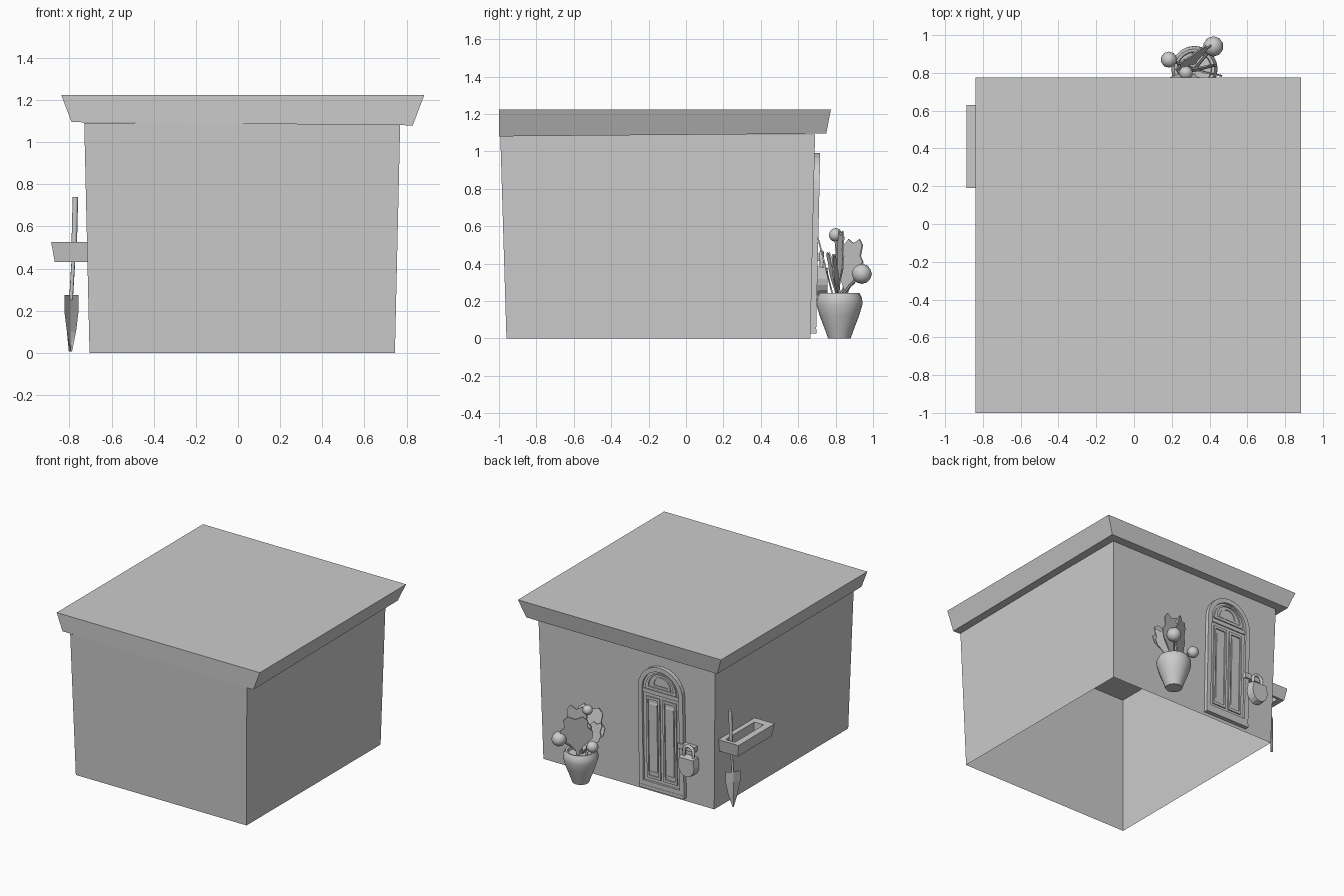
import bpy, bmesh, math
from mathutils import Vector, Matrix

if "Cube" in bpy.data.objects:
    bpy.data.objects.remove(bpy.data.objects["Cube"])


def finish(name, bm, smooth=False, normals=True):
    if normals:
        bmesh.ops.recalc_face_normals(bm, faces=bm.faces)
    me = bpy.data.meshes.new(name)
    bm.to_mesh(me)
    bm.free()
    ob = bpy.data.objects.new(name, me)
    bpy.context.collection.objects.link(ob)
    if smooth:
        bpy.ops.object.select_all(action='DESELECT')
        ob.select_set(True)
        bpy.context.view_layer.objects.active = ob
        bpy.ops.object.shade_smooth_by_angle(angle=math.radians(50))
    return ob


def rings(name, loops, cap_first=False, cap_last=False, closed=False, smooth=False):
    """Skin a list of equal-length point loops."""
    bm = bmesh.new()
    vs = [[bm.verts.new(p) for p in lp] for lp in loops]
    n = len(vs[0])
    pairs = list(zip(vs, vs[1:])) + ([(vs[-1], vs[0])] if closed else [])
    for a, b in pairs:
        for i in range(n):
            j = (i + 1) % n
            bm.faces.new((a[i], a[j], b[j], b[i]))
    if cap_first:
        bm.faces.new(vs[0][::-1])
    if cap_last:
        bm.faces.new(vs[-1])
    return finish(name, bm, smooth)


def rect(x0, x1, y0, y1, z):
    return [(x0, y0, z), (x1, y0, z), (x1, y1, z), (x0, y1, z)]


def wall(x, z, d):
    """Point d in front of the sloping back wall."""
    return (x, 0.665 + 0.025 * z / 1.09 + d, z)


def slab(name, outline, d0, d1, bevel=0.0):
    cx = sum(p[0] for p in outline) / len(outline)
    cz = sum(p[1] for p in outline) / len(outline)
    s = 1 - bevel
    return rings(name, [[wall(x, z, d0) for x, z in outline],
                        [wall(cx + (x - cx) * s, cz + (z - cz) * s, d1) for x, z in outline]],
                 True, True)


def frame(name, outer, inner, d0, d1):
    return rings(name, [[wall(*p, d) for p in o] for o, d in
                        ((outer, d0), (outer, d1), (inner, d1), (inner, d0))], closed=True)


def arch(cx, half, z0, spring, n=12):
    pts = [(cx - half, z0), (cx + half, z0)]
    return pts + [(cx + half * math.cos(math.pi * i / n), spring + half * math.sin(math.pi * i / n))
                  for i in range(n + 1)]


def box2(x0, x1, z0, z1):
    return [(x0, z0), (x1, z0), (x1, z1), (x0, z1)]


def tube(name, path, r, n=8):
    loops = []
    for i, p in enumerate(path):
        t = (Vector(path[min(i + 1, len(path) - 1)]) - Vector(path[max(i - 1, 0)])).normalized()
        q = t.to_track_quat('Z', 'Y')
        loops.append([Vector(p) + q @ Vector((r * math.cos(a), r * math.sin(a), 0))
                      for a in [2 * math.pi * k / n for k in range(n)]])
    return rings(name, loops, True, True, smooth=True)


# shed walls: open top and bottom, flaring upwards
rings("walls", [rect(-0.705, 0.745, -0.96, 0.665, 0), rect(-0.73, 0.77, -0.993, 0.69, 1.09)])

# flat roof slab with a flared overhang, slightly uneven underside
low = rect(-0.79, 0.83, -1.0, 0.75, 1.095)
low[1] = (0.83, -1.0, 1.08)
rings("roof", [low, rect(-0.84, 0.885, -1.0, 0.775, 1.225)], True, True)

# arched door with frame, panels, fanlight and sill
DX = -0.28
slab("door_leaf", arch(DX, 0.175, 0.03, 0.80), 0.0, 0.014)
frame("door_frame", arch(DX, 0.19, 0.03, 0.80), arch(DX, 0.155, 0.085, 0.80), 0.0, 0.03)
slab("door_sill", box2(DX - 0.19, DX + 0.19, 0.025, 0.05), 0.0, 0.032)
slab("door_crossrail", box2(DX - 0.155, DX + 0.155, 0.765, 0.795), 0.01, 0.022)
for side, cx in (("left", DX + 0.07), ("right", DX - 0.07)):
    frame(side + "_panel_trim", box2(cx - 0.058, cx + 0.058, 0.11, 0.74),
          box2(cx - 0.042, cx + 0.042, 0.13, 0.72), 0.01, 0.023)
    slab(side + "_panel", box2(cx - 0.034, cx + 0.034, 0.14, 0.71), 0.01, 0.018, 0.1)
frame("fanlight_trim", arch(DX, 0.13, 0.80, 0.81), arch(DX, 0.105, 0.82, 0.825), 0.01, 0.024)
frame("fanlight_inner", arch(DX, 0.08, 0.825, 0.83), arch(DX, 0.06, 0.84, 0.845), 0.01, 0.02)

# padlock, shackle and hasp
LX = -0.53
shield = [(LX - 0.065, 0.385), (LX + 0.065, 0.385)]
shield += [(LX + 0.075 * math.cos(a), 0.32 - 0.09 * math.sin(a))
           for a in [math.pi * i / 8 for i in range(9)]]
slab("padlock_body", shield, 0.03, 0.085, 0.1)
sh = [(LX + 0.04, 0.725, 0.36)]
sh += [(LX + 0.04 * math.cos(math.pi * i / 8), 0.725, 0.42 + 0.04 * math.sin(math.pi * i / 8))
       for i in range(9)]
tube("padlock_shackle", sh + [(LX - 0.04, 0.725, 0.36)], 0.012)
slab("hasp", box2(-0.57, -0.43, 0.415, 0.455), 0.0, 0.04)

# side rack: open frame with flared sides
rings("tool_rack", [rect(-0.87, -0.70, 0.205, 0.615, 0.43), rect(-0.887, -0.70, 0.19, 0.63, 0.525),
                    rect(-0.835, -0.755, 0.25, 0.60, 0.525), rect(-0.825, -0.755, 0.255, 0.595, 0.43)],
      closed=True)

# trowel hanging through the rack
tube("trowel_handle", [(-0.772, 0.565, 0.74), (-0.778, 0.565, 0.5)], 0.013)
tube("trowel_shaft", [(-0.778, 0.565, 0.5), (-0.793, 0.565, 0.25)], 0.009)
side, nrm = Vector((0.62, 0.78, 0)), Vector((0.78, -0.62, 0))
blade = []
for z, w in ((0.275, 0.055), (0.2, 0.055), (0.1, 0.035), (0.005, 0.004)):
    c = Vector((-0.797, 0.565, z))
    blade.append([c - side * w + nrm * 0.008, c - nrm * 0.008, c + side * w + nrm * 0.008,
                  c + nrm * 0.002])
rings("trowel_blade", blade, True, True)

# plant pot
PX, PY, N = 0.32, 0.82, 20
prof = [(0.06, 0), (0.078, 0.05), (0.105, 0.12), (0.123, 0.18), (0.122, 0.215),
        (0.107, 0.243), (0.092, 0.24), (0.088, 0.215)]
rings("plant_pot", [[(PX + r * math.cos(2 * math.pi * k / N), PY + r * math.sin(2 * math.pi * k / N), z)
                     for k in range(N)] for r, z in prof], True, True, smooth=True)

# thin lobed leaves: base, tip, half width, turn about z
LEAF = [(0.08, 0), (0.15, 0.15), (0.5, 0.3), (0.95, 0.45), (1.0, 0.62), (0.72, 0.72),
        (0.75, 0.9), (0.45, 1.0), (0.0, 0.93)]


def leaf(name, base, tip, width, turn):
    base, tip = Vector(base), Vector(tip)
    across = Vector((math.cos(turn), math.sin(turn), 0))
    outline = LEAF + [(-u, v) for u, v in LEAF[-2::-1]]
    off = (tip - base).cross(across).normalized() * 0.004
    pts = [base.lerp(tip, v) + across * width * u for u, v in outline]
    rings(name, [[p - off for p in pts], [p + off for p in pts]], True, True)


leaf("leaf_back", (0.31, 0.79, 0.21), (0.31, 0.705, 0.54), 0.14, 0.0)
leaf("leaf_centre", (0.33, 0.81, 0.21), (0.35, 0.83, 0.575), 0.10, 0.2)
leaf("leaf_front", (0.32, 0.85, 0.21), (0.31, 0.90, 0.53), 0.115, 0.6)
leaf("leaf_left", (0.36, 0.81, 0.21), (0.43, 0.79, 0.45), 0.06, -0.2)
leaf("leaf_right", (0.28, 0.81, 0.21), (0.22, 0.76, 0.46), 0.06, 0.2)

# flower buds on stems
for i, (x, y, z, r) in enumerate(((0.42, 0.94, 0.345, 0.054), (0.185, 0.87, 0.32, 0.043),
                                  (0.275, 0.80, 0.553, 0.037))):
    bm = bmesh.new()
    bmesh.ops.create_icosphere(bm, subdivisions=2, radius=r, matrix=Matrix.Translation((x, y, z)))
    finish("bud_%d" % (i + 1), bm, True)
    tube("stem_%d" % (i + 1), [(PX, PY, 0.21), ((PX + x) / 2, (PY + y) / 2, (0.23 + z) / 2), (x, y, z)],
         0.008, 6)
